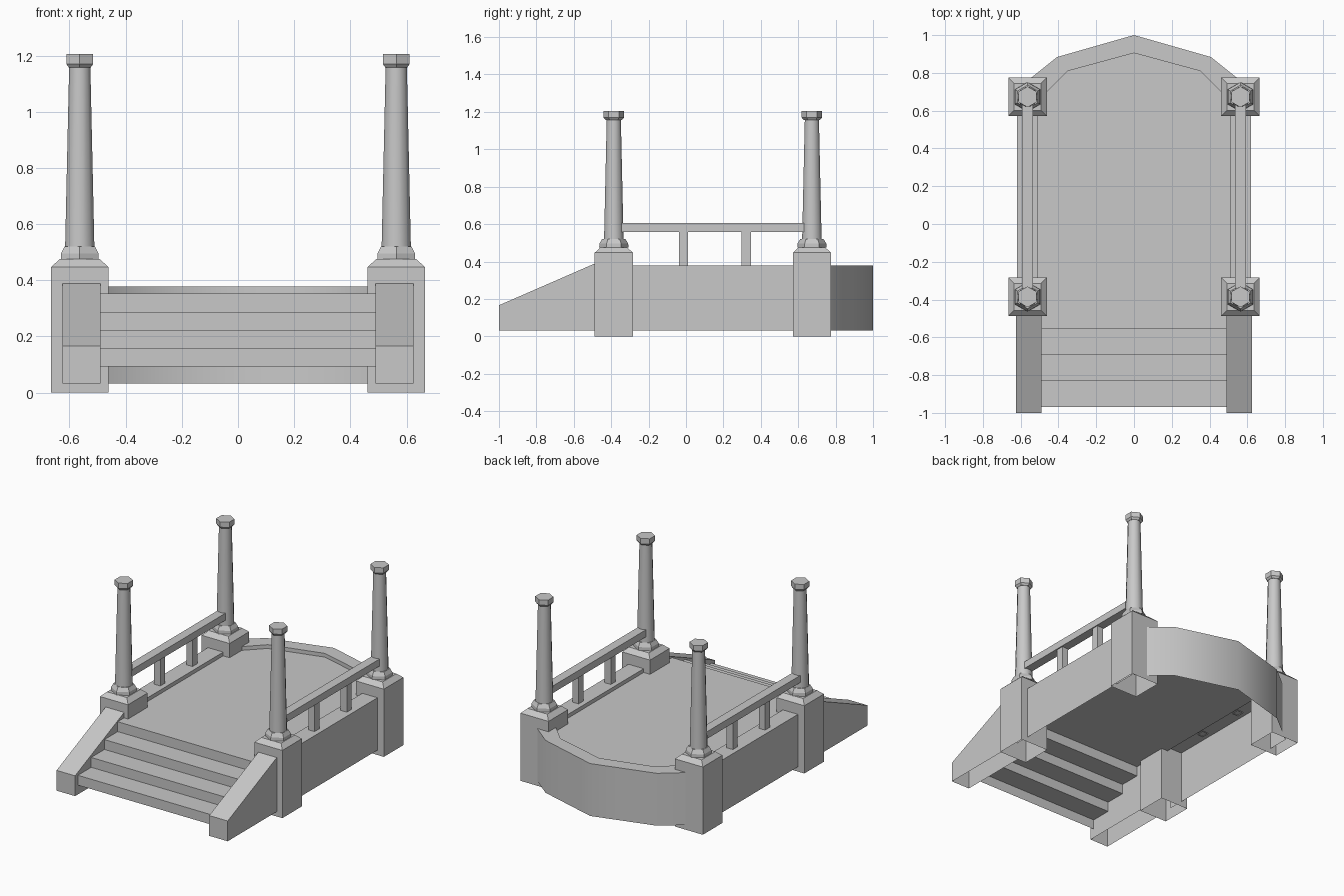
import bpy
from math import sin, cos, radians, sqrt

if "Cube" in bpy.data.objects:
    bpy.data.objects.remove(bpy.data.objects["Cube"])

stone = bpy.data.materials.new("grey_stone")
stone.use_nodes = True
GREY = (0.58, 0.58, 0.58, 1)
stone.diffuse_color = GREY
stone.node_tree.nodes["Principled BSDF"].inputs["Base Color"].default_value = GREY

DECK, KERB, SKIRT = 0.353, 0.378, 0.032   # main heights
COLUMN_X = 0.5635


def make(name, verts, faces, smooth=None):
    mesh = bpy.data.meshes.new(name)
    mesh.from_pydata(verts, [], faces)
    mesh.materials.append(stone)
    obj = bpy.data.objects.new(name, mesh)
    bpy.context.collection.objects.link(obj)
    if smooth:
        bpy.ops.object.select_all(action="DESELECT")
        obj.select_set(True)
        bpy.context.view_layer.objects.active = obj
        bpy.ops.object.shade_smooth_by_angle(angle=radians(smooth))
    return obj


def strip(name, rows, smooth=None, closed=False, top=False, bottom=False):
    """Join rows of points with quads; rows run counterclockwise, bottom first."""
    n = len(rows[0])
    faces = []
    for r in range(len(rows) - 1):
        for i in range(n if closed else n - 1):
            j = (i + 1) % n
            faces.append((r * n + i, r * n + j, (r + 1) * n + j, (r + 1) * n + i))
    if top:
        faces.append(tuple(range((len(rows) - 1) * n, len(rows) * n)))
    if bottom:
        faces.append(tuple(reversed(range(n))))
    return make(name, [p for row in rows for p in row], faces, smooth)


def turned(name, x, y, sides, start, profile, smooth=None, bottom=False):
    """Stack regular polygons (radius, height) into a tapered solid."""
    angles = [radians(start + 360 * i / sides) for i in range(sides)]
    rows = [[(x + r * cos(a), y + r * sin(a), z) for a in angles] for r, z in profile]
    return strip(name, rows, smooth, closed=True, top=True, bottom=bottom)


def block(name, x, width, y0, y1, z0, z_front, z_back, bottom=False):
    """Box whose top may slope from front to back."""
    a, b = x - width / 2, x + width / 2
    low = [(a, y0, z0), (b, y0, z0), (b, y1, z0), (a, y1, z0)]
    high = [(a, y0, z_front), (b, y0, z_front), (b, y1, z_back), (a, y1, z_back)]
    return strip(name, [low, high], closed=True, top=True, bottom=bottom)


# Kerb outline, left half mirrored to the right
def mirrored(half):
    return half + [(-x, y) for x, y in reversed(half) if x > 0]


outer = mirrored([(0.619, -0.386), (0.619, 0.715), (0.407, 0.884), (0, 1)])
inner = mirrored([(0.508, -0.386), (0.508, 0.652), (0.35, 0.81), (0, 0.905)])

# Outer wall with a flat kerb around the deck, open underneath
strip("wall_and_kerb", [
    [(x, y, SKIRT) for x, y in outer],
    [(x, y, KERB) for x, y in outer],
    [(x, y, KERB) for x, y in inner],
    [(x, y, DECK) for x, y in inner]], smooth=40)

# Deck floor
floor = [(-0.49, -0.555), (0.49, -0.555)] + inner
make("deck", [(x, y, DECK) for x, y in floor], [tuple(range(len(floor)))])

# Steps: risers and treads without a base
STEPS, FIRST_Y, LAST_Y, FIRST_Z = 4, -0.97, -0.555, 0.093
rise = (DECK - FIRST_Z) / STEPS
run = (LAST_Y - FIRST_Y) / (STEPS - 1)
rows = []
for i in range(STEPS):
    y = FIRST_Y + i * run
    for z in (FIRST_Z + i * rise, FIRST_Z + (i + 1) * rise):
        rows.append([(-0.49, y, z), (0.49, y, z)])
strip("steps", rows)

for side, s in (("left", 1), ("right", -1)):
    cx = s * COLUMN_X
    # Sloping stair cheek
    block(side + "_stair_cheek", s * 0.5575, 0.135, -1, -0.488, SKIRT, 0.166, 0.389)
    # Handrail on two posts
    block(side + "_handrail", cx, 0.06, -0.345, 0.63, 0.558, 0.605, 0.605, True)
    for i, y in enumerate((-0.013, 0.323)):
        block(f"{side}_rail_post_{i + 1}", cx, 0.045, y - 0.025, y + 0.025,
              KERB - 0.005, 0.56, 0.56)
    # Pedestals and tapered columns
    for end, y in (("front", -0.386), ("back", 0.673)):
        tag = f"{end}_{side}_"
        turned(tag + "pedestal", cx, y, 4, 45,
               [(0.102 * sqrt(2), 0), (0.102 * sqrt(2), 0.447), (0.072 * sqrt(2), 0.475)])
        turned(tag + "column_base", cx, y, 6, 90,
               [(0.078, 0.475), (0.077, 0.496), (0.062, 0.521)])
        turned(tag + "column_shaft", cx, y, 12, 15, [(0.054, 0.515), (0.039, 1.165)], smooth=40)
        turned(tag + "column_cap", cx, y, 6, 90,
               [(0.044, 1.157), (0.055, 1.17), (0.055, 1.205)], bottom=True)
